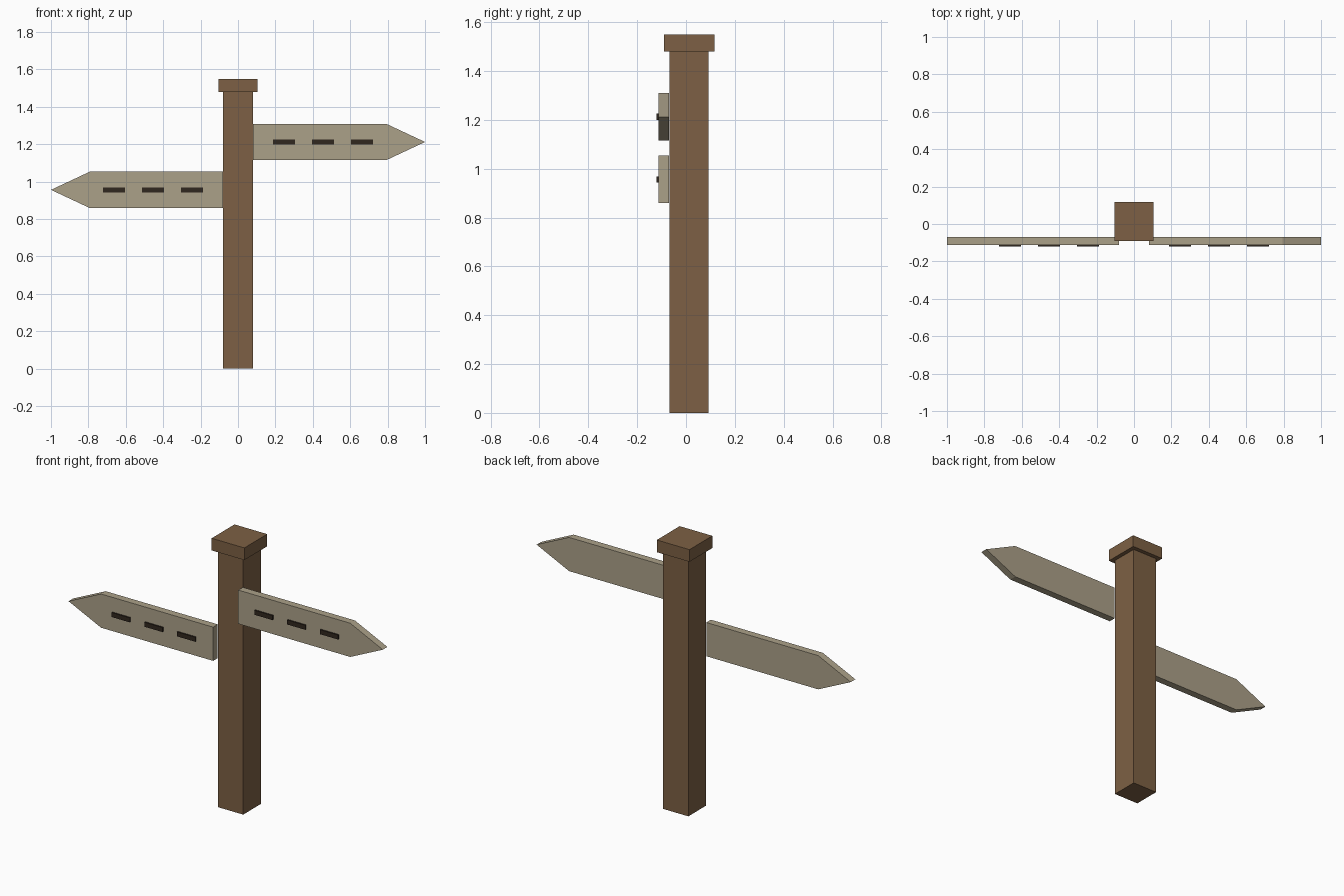
import bpy
import bmesh

cube = bpy.data.objects.get("Cube")
if cube:
    bpy.data.objects.remove(cube, do_unlink=True)


def make_material(name, color):
    mat = bpy.data.materials.new(name)
    mat.use_nodes = True
    mat.diffuse_color = (*color, 1)
    mat.node_tree.nodes["Principled BSDF"].inputs["Base Color"].default_value = (*color, 1)
    return mat


brown = make_material("brown wood", (0.205, 0.118, 0.058))
pale = make_material("pale wood", (0.41, 0.355, 0.25))
dark = make_material("dark marking", (0.03, 0.02, 0.013))


def extruded(name, outline, y_front, y_back, mat):
    """Solid from an x-z outline, extruded along y."""
    bm = bmesh.new()
    face = bm.faces.new([bm.verts.new((x, y_front, z)) for x, z in outline])
    result = bmesh.ops.extrude_face_region(bm, geom=[face])
    moved = [v for v in result["geom"] if isinstance(v, bmesh.types.BMVert)]
    bmesh.ops.translate(bm, vec=(0, y_back - y_front, 0), verts=moved)
    bmesh.ops.recalc_face_normals(bm, faces=bm.faces)
    mesh = bpy.data.meshes.new(name)
    bm.to_mesh(mesh)
    bm.free()
    mesh.materials.append(mat)
    obj = bpy.data.objects.new(name, mesh)
    bpy.context.collection.objects.link(obj)
    return obj


def box(name, x0, x1, y0, y1, z0, z1, mat):
    return extruded(name, [(x0, z0), (x1, z0), (x1, z1), (x0, z1)], y0, y1, mat)


# Square post and its wider cap
POST_Y = 0.013
box("post", -0.08, 0.08, POST_Y - 0.08, POST_Y + 0.08, 0, 1.48, brown)
box("post_cap", -0.104, 0.104, POST_Y - 0.104, POST_Y + 0.104, 1.48, 1.55, brown)

# Pointed boards with a row of dashes, one on each side
FRONT, BACK, HALF = -0.112, -0.07, 0.097
for side, s, z in (("left", 1, 1.212), ("right", -1, 0.956)):
    outline = [(0.08, z - HALF), (0.793, z - HALF), (1.0, z),
               (0.793, z + HALF), (0.08, z + HALF)]
    extruded(side + "_board", [(s * x, h) for x, h in outline], FRONT, BACK, pale)
    for i in range(3):
        x = s * (0.246 + 0.2085 * i)
        box(f"{side}_dash_{i + 1}", x - 0.058, x + 0.058,
            FRONT - 0.008, FRONT + 0.001, z - 0.013, z + 0.013, dark)
